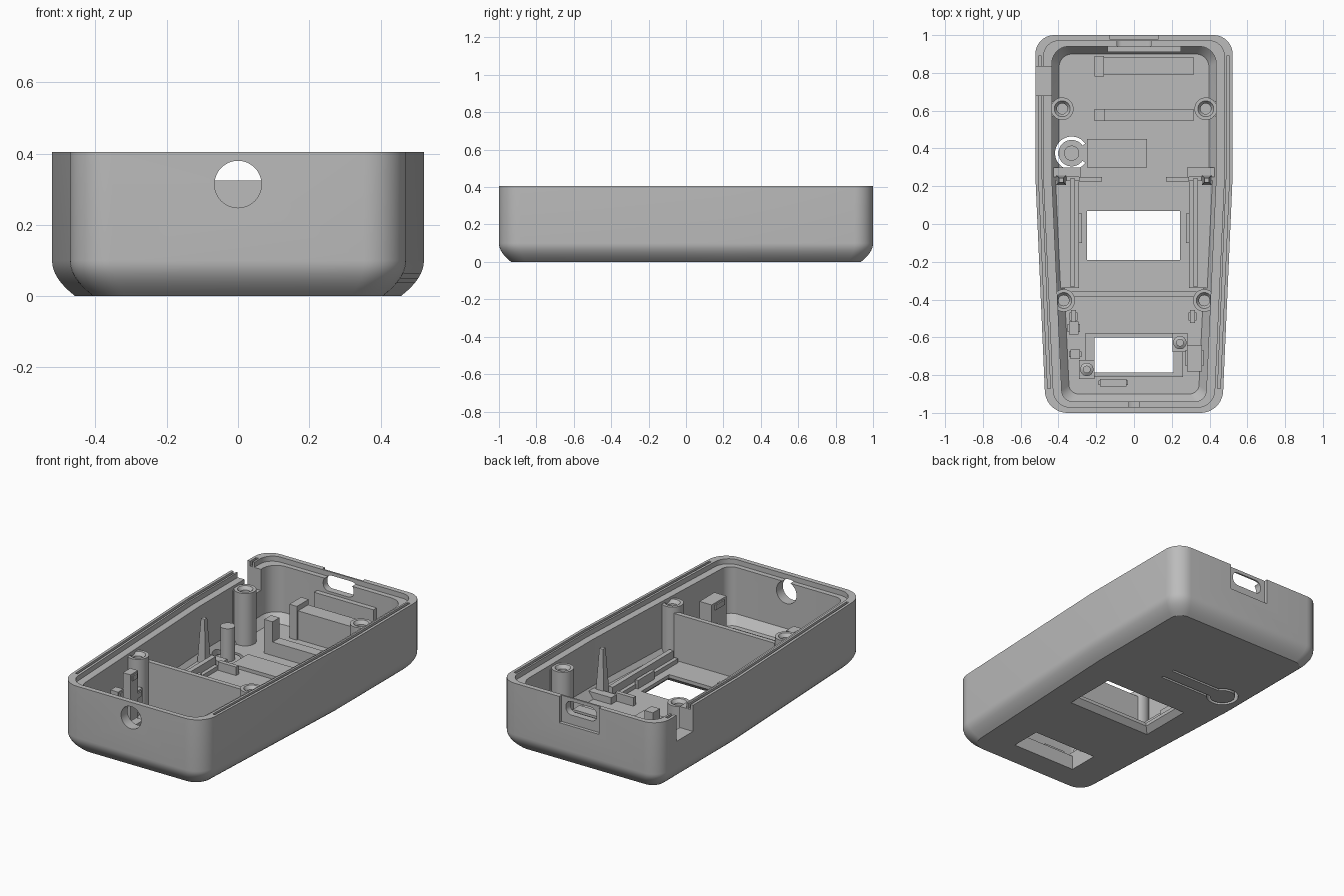
import bpy, bmesh
from math import pi, cos, sin, radians
from mathutils import Vector, Matrix

cube = bpy.data.objects.get("Cube")
if cube:
    bpy.data.objects.remove(cube, do_unlink=True)

grey = bpy.data.materials.new("matte grey plastic")
grey.use_nodes = True
grey.diffuse_color = (0.5, 0.5, 0.5, 1)
grey.node_tree.nodes["Principled BSDF"].inputs["Base Color"].default_value = (0.5, 0.5, 0.5, 1)
RIM, FLOOR = 0.405, 0.05


def make(name, bm, smooth=True):
    bmesh.ops.recalc_face_normals(bm, faces=bm.faces)
    mesh = bpy.data.meshes.new(name)
    bm.to_mesh(mesh)
    bm.free()
    mesh.materials.append(grey)
    ob = bpy.data.objects.new(name, mesh)
    bpy.context.collection.objects.link(ob)
    if smooth:
        shade(ob)
    return ob


def shade(ob):
    bpy.ops.object.select_all(action="DESELECT")
    ob.select_set(True)
    bpy.context.view_layer.objects.active = ob
    bpy.ops.object.shade_smooth_by_angle(angle=radians(30))


def loft(name, layers):
    """Closed solid through loops given as (points, z)."""
    bm = bmesh.new()
    loops = [[bm.verts.new((x, y, z)) for x, y in pts] for pts, z in layers]
    for a, b in zip(loops, loops[1:]):
        for i in range(len(a)):
            j = (i + 1) % len(a)
            bm.faces.new((a[i], a[j], b[j], b[i]))
    bm.faces.new(loops[0][::-1])
    bm.faces.new(loops[-1])
    return make(name, bm)


def prism(name, pts, z0, z1):
    return loft(name, [(pts, z0), (pts, z1)])


def rect(x0, x1, y0, y1):
    return [(x0, y0), (x1, y0), (x1, y1), (x0, y1)]


def box(name, x0, x1, y0, y1, z0, z1):
    return prism(name, rect(x0, x1, y0, y1), z0, z1)


def lathe(name, profile, x, y):
    bm = bmesh.new()
    vs = [bm.verts.new((r, 0, z)) for r, z in profile]
    es = [bm.edges.new(p) for p in zip(vs, vs[1:])]
    bmesh.ops.spin(bm, geom=vs + es, cent=(0, 0, 0), axis=(0, 0, 1), angle=2 * pi, steps=32)
    bmesh.ops.remove_doubles(bm, verts=bm.verts, dist=1e-5)
    bmesh.ops.translate(bm, verts=bm.verts, vec=(x, y, 0))
    return make(name, bm)


def fillet(corners, n=10):
    """Polygon with rounded corners, each corner given as (x, y, radius)."""
    out = []
    for i, (x, y, r) in enumerate(corners):
        p = Vector((x, y))
        a = (Vector(corners[i - 1][:2]) - p).normalized()
        b = (Vector(corners[(i + 1) % len(corners)][:2]) - p).normalized()
        if r == 0:
            out.append((x, y))
            continue
        half = a.angle(b) / 2
        centre = p + (a + b).normalized() * r / sin(half)
        start = p + a * r / (1 / cos(half) * sin(half)) - centre
        sweep = start.angle_signed(p + b * r / (sin(half) / cos(half)) - centre)
        for k in range(n + 1):
            q = centre + Matrix.Rotation(-sweep * k / n, 2) @ start
            out.append((q.x, q.y))
    return out


def outline(dx, dy, r_back, r_front):
    w, f = 0.522 - dx, 0.467 - dx
    return fillet([(f, dy - 1, r_front), (w, 0.25, 0), (w, 1 - dy, r_back),
                   (-w, 1 - dy, r_back), (-w, 0.25, 0), (-f, dy - 1, r_front)])


def cut(ob, cutter):
    cutter.hide_render = True
    mod = ob.modifiers.new("cut", "BOOLEAN")
    mod.operation, mod.solver, mod.object = "DIFFERENCE", "EXACT", cutter
    bpy.ops.object.select_all(action="DESELECT")
    bpy.context.view_layer.objects.active = ob
    bpy.ops.object.modifier_apply(modifier=mod.name)
    bpy.data.objects.remove(cutter, do_unlink=True)


# Tapered tray with a rounded lower edge
layers = []
for k in range(9):
    t = 1 - k / 8
    d = 0.065 * t * t
    layers.append((outline(d, d, 0.1 - d / 2, 0.12 - d / 2), 0.1 * (1 - t)))
layers.append((outline(0, 0, 0.1, 0.12), RIM))
shell = loft("shell", layers)

# Hollow inside and stepped rim
cut(shell, loft("cavity", [(outline(0.125, 0.1, 0.07, 0.05), FLOOR),
                           (outline(0.087, 0.06, 0.09, 0.06), 0.1),
                           (outline(0.087, 0.06, 0.09, 0.06), 0.5)]))
cut(shell, prism("rim_step", outline(0.044, 0.03, 0.08, 0.09), 0.375, 0.5))
for s in (-1, 1):
    groove = [(0.489, 0.89), (0.505, 0.89), (0.505, 0.25), (0.457, -0.87), (0.443, -0.87), (0.489, 0.25)]
    cut(shell, prism("rim_groove", [(s * x, y) for x, y in groove], 0.375, 0.5))

# Side notch, rear port and front round hole
cut(shell, box("side_notch", -0.6, -0.4, 0.68, 0.835, 0.25, 0.5))
cut(shell, box("port_recess", -0.13, 0.13, 0.98, 1.1, 0.25, 0.5))
port = prism("port_slot", fillet([(-0.1, -0.385, 0.035), (0.1, -0.385, 0.035),
                                  (0.1, -0.305, 0.035), (-0.1, -0.305, 0.035)]), 0.9, 1.1)
port.data.transform(Matrix.Rotation(-pi / 2, 4, "X"))
port.data.transform(Matrix.Scale(-1, 4, (0, 0, 1)) if port.data.vertices[0].co.z < 0 else Matrix())
if port.data.vertices[0].co.y < 0:
    port.data.transform(Matrix.Scale(-1, 4, (0, 1, 0)))
cut(shell, port)
hole = lathe("front_hole", [(0, -0.1), (0.066, -0.1), (0.066, 0.1), (0, 0.1)], 0, 0)
hole.data.transform(Matrix.Translation((0, -0.97, 0.314)) @ Matrix.Rotation(pi / 2, 4, "X"))
cut(shell, hole)

# Floor windows and the sprung button slot
cut(shell, loft("display_window", [(rect(-0.29, 0.285, -0.23, 0.11), -0.01),
                                   (rect(-0.248, 0.243, -0.19, 0.07), 0.03),
                                   (rect(-0.248, 0.243, -0.19, 0.07), 0.2)]))
cut(shell, box("front_window", -0.21, 0.21, -0.785, -0.6, -0.1, 0.2))
BX, BY = -0.33, 0.375
arc = [radians(35 + 290 * k / 40) for k in range(41)]
ring = [(BX + 0.088 * cos(a), BY + 0.088 * sin(a)) for a in arc]
ring += [(BX + 0.07 * cos(a), BY + 0.07 * sin(a)) for a in reversed(arc)]
cut(shell, prism("button_slot", ring, -0.1, 0.2))
for s in (-1, 1):
    y = BY + s * 0.045
    cut(shell, box("arm_slot", -0.27, 0.07, y - 0.007, y + 0.007, -0.1, 0.03))
shade(shell)
lathe("button_post", [(0, 0.03), (0.04, 0.03), (0.04, 0.245), (0, 0.245)], BX, BY)
box("button_arm", -0.25, 0.07, 0.3, 0.45, 0.04, 0.07)

# Screw bosses with webs to the side walls
for s in (-1, 1):
    for x, y in ((0.38, 0.61), (0.372, -0.405)):
        lathe("screw_boss", [(0, 0.1), (0.028, 0.1), (0.028, 0.34), (0.042, 0.36), (0.06, 0.36),
                             (0.06, 0.04)], s * x, y)
        box("boss_web", *sorted((s * (x + 0.05), s * (x + 0.075))), y - 0.04, y + 0.04, 0.04, 0.35)

# Side shelves, rails, tabs and tapered pins
for s in (-1, 1):
    def side(name, x0, x1, y0, y1, z1):
        box(name, *sorted((s * x0, s * x1)), y0, y1, 0.04, z1)
    side("side_shelf", 0.29, 0.435, -0.34, 0.23, 0.075)
    side("rail", 0.312, 0.34, -0.33, 0.24, 0.12)
    side("display_tab", 0.275, 0.295, -0.1, 0.055, 0.1)
    side("shelf_end_rib", 0.17, 0.29, 0.225, 0.25, 0.1)
    side("corner_step", 0.28, 0.435, 0.25, 0.3, 0.09)
    pin = [(rect(s * 0.385 - w, s * 0.385 + w, 0.232 - w, 0.232 + w), z) for w, z in ((0.028, 0.04), (0.012, 0.33))]
    loft("tapered_pin", pin)

# Cross divider
box("divider", -0.33, 0.33, -0.385, -0.357, 0.04, 0.325)

# Rear holder: two cross ribs with upright ends
box("rear_rib", -0.21, 0.315, 0.79, 0.885, 0.04, 0.22)
box("rear_rib_end", -0.21, -0.16, 0.78, 0.89, 0.04, 0.25)
box("middle_rib", -0.21, 0.315, 0.545, 0.61, 0.04, 0.13)
box("middle_rib_end", -0.21, -0.155, 0.545, 0.61, 0.04, 0.25)
box("rear_ledge", -0.14, 0.25, 0.91, 0.95, 0.04, 0.29)

# Frame around the front window
for name, b in (("frame_front", (-0.26, 0.26, -0.81, -0.785)), ("frame_back", (-0.26, 0.26, -0.6, -0.58)),
                ("frame_left", (0.21, 0.26, -0.785, -0.6)), ("frame_right", (-0.26, -0.21, -0.785, -0.6))):
    box(name, *b, 0.04, 0.085)

# Locating pegs and snap hooks in the front bay
for x, y in ((0.243, -0.628), (-0.25, -0.77)):
    box("peg_base", x - 0.04, x + 0.04, y - 0.05, y + 0.05, 0.04, 0.11)
    lathe("peg", [(0.035, 0.04), (0.035, 0.13), (0.02, 0.14), (0.02, 0.18), (0, 0.18)], x, y)
for x, y, w, d, z in ((0.32, -0.71, 0.04, 0.07, 0.28), (-0.32, -0.55, 0.025, 0.035, 0.33),
                      (-0.31, -0.69, 0.025, 0.025, 0.28), (0.31, -0.49, 0.013, 0.035, 0.2),
                      (-0.32, -0.49, 0.013, 0.035, 0.2), (-0.11, -0.84, 0.07, 0.02, 0.12)):
    box("hook_stem", x - w, x + w, y - d, y + d, 0.04, z)
    box("hook_lip", x - w - 0.008, x + w + 0.008, y - d * 0.6, y + d * 0.6, z - 0.04, z - 0.01)
